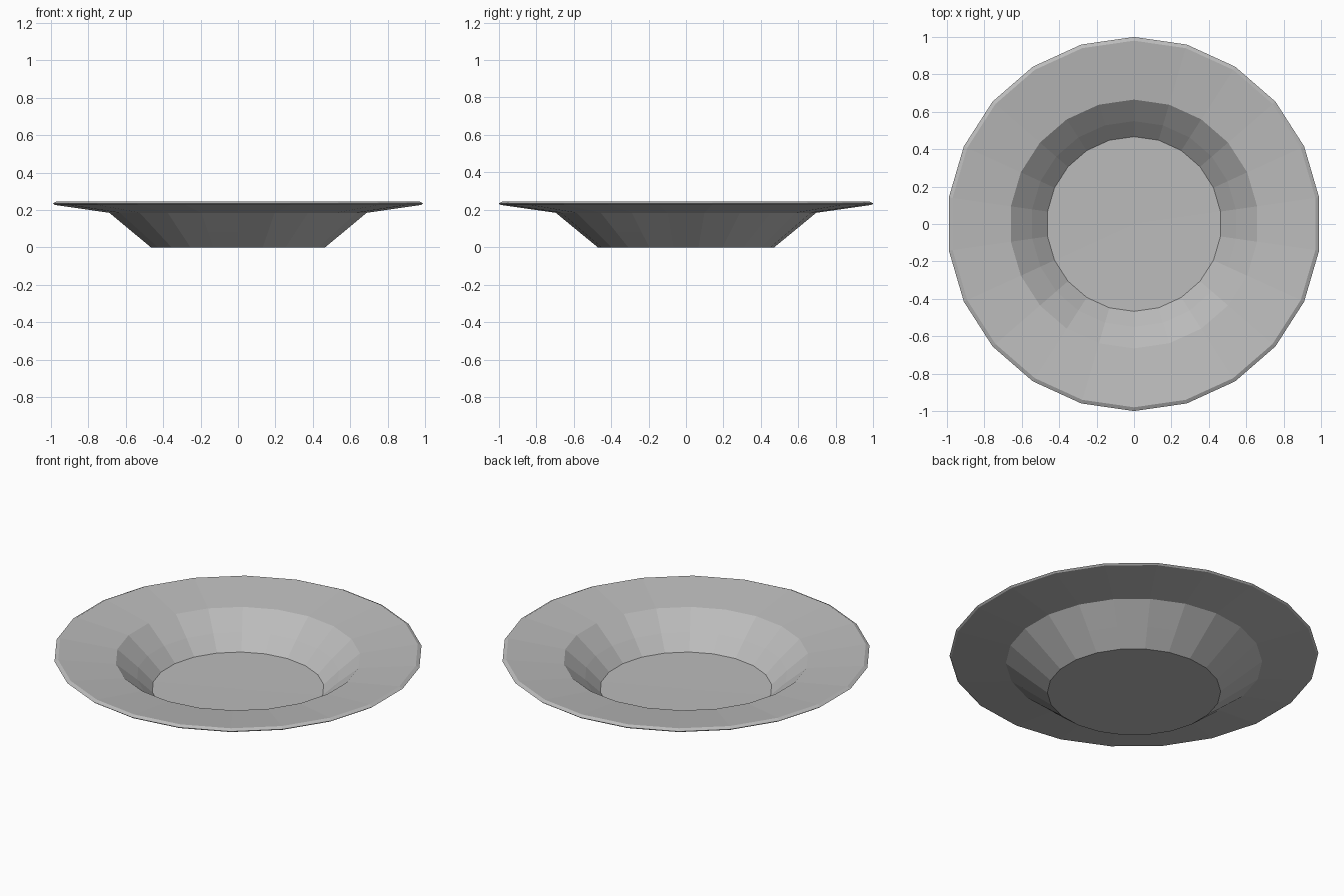
import bpy, bmesh, math

if "Cube" in bpy.data.objects:
    bpy.data.objects.remove(bpy.data.objects["Cube"])

SIDES = 22

# Cross-section (radius, height): underside centre, round the rim, back to the well
profile = [(0.0, 0.003), (0.47, 0.003), (0.57, 0.085), (0.695, 0.188), (0.99, 0.23),
           (1.0, 0.238), (0.98, 0.248), (0.665, 0.208), (0.55, 0.11), (0.467, 0.03), (0.0, 0.027)]

bm = bmesh.new()
rings = []
for r, z in profile:
    if r == 0:
        rings.append([bm.verts.new((0, 0, z))] * SIDES)
    else:
        rings.append([bm.verts.new((r * math.sin(2 * math.pi * i / SIDES),
                                    r * math.cos(2 * math.pi * i / SIDES), z))
                      for i in range(SIDES)])

# Skin neighbouring rings; the centre points make triangle fans
for a, b in zip(rings, rings[1:]):
    for i in range(SIDES):
        j = (i + 1) % SIDES
        corners = list(dict.fromkeys((a[i], a[j], b[j], b[i])))
        bm.faces.new(corners)
bmesh.ops.recalc_face_normals(bm, faces=bm.faces)

# Rest on the ground
low = min(v.co.z for v in bm.verts)
bmesh.ops.translate(bm, verts=bm.verts, vec=(0, 0, -low))

mesh = bpy.data.meshes.new("plate")
bm.to_mesh(mesh)
bm.free()
plate = bpy.data.objects.new("plate", mesh)
bpy.context.collection.objects.link(plate)

# Plain grey glaze
glaze = bpy.data.materials.new("grey glaze")
glaze.diffuse_color = (0.5, 0.5, 0.5, 1)
glaze.use_nodes = True
glaze.node_tree.nodes["Principled BSDF"].inputs["Base Color"].default_value = glaze.diffuse_color
mesh.materials.append(glaze)
